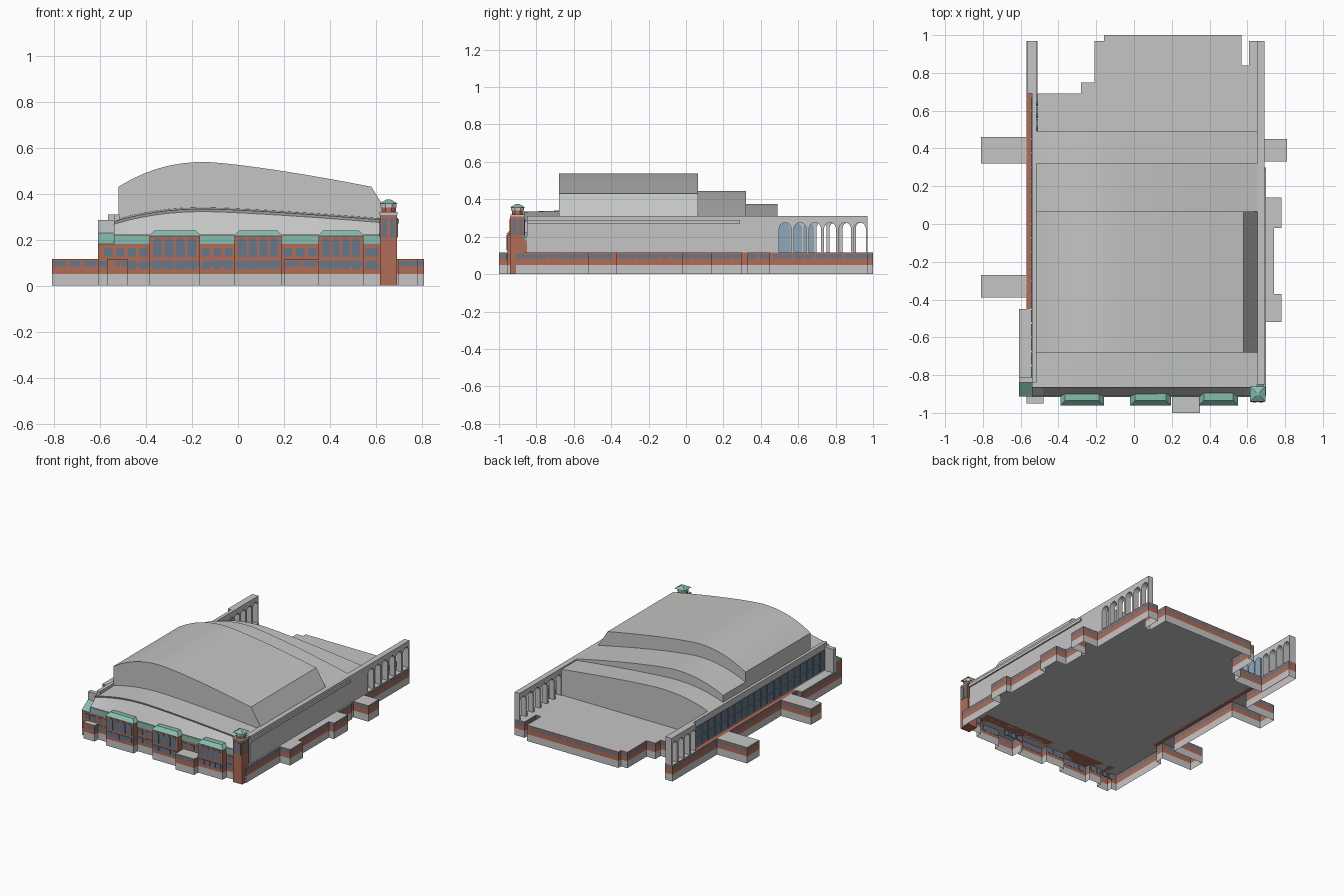
import bpy, bmesh, math
from mathutils import Vector

cube = bpy.data.objects.get("Cube")
if cube:
    bpy.data.objects.remove(cube, do_unlink=True)


def material(name, rgb):
    m = bpy.data.materials.new(name)
    m.use_nodes = True
    m.diffuse_color = (*rgb, 1)
    for node in m.node_tree.nodes:
        if node.type == 'BSDF_PRINCIPLED':
            node.inputs["Base Color"].default_value = (*rgb, 1)
    return m


GREY = material("pale concrete", (0.55, 0.56, 0.55))
BRICK = material("red brick", (0.44, 0.15, 0.095))
GREEN = material("copper green", (0.24, 0.50, 0.43))
GLASS = material("window blue", (0.13, 0.19, 0.26))
PALE = material("light glazing", (0.27, 0.39, 0.50))


def finish(name, bm, mats, recalc=True):
    if recalc:
        bmesh.ops.recalc_face_normals(bm, faces=bm.faces[:])
    me = bpy.data.meshes.new(name)
    bm.to_mesh(me)
    bm.free()
    for m in mats:
        me.materials.append(m)
    ob = bpy.data.objects.new(name, me)
    bpy.context.collection.objects.link(ob)
    return ob


def prism(name, pts, axis, a, b, mat):
    """Extrude a 2D outline along x or y (outline in y,z or x,z)."""
    bm = bmesh.new()
    place = (lambda p, t: (t, p[0], p[1])) if axis == 'x' else (lambda p, t: (p[0], t, p[1]))
    face = bm.faces.new([bm.verts.new(place(p, a)) for p in pts])
    new = bmesh.ops.extrude_face_region(bm, geom=[face])["geom"]
    shift = Vector((b - a, 0, 0)) if axis == 'x' else Vector((0, b - a, 0))
    bmesh.ops.translate(bm, vec=shift, verts=[v for v in new if isinstance(v, bmesh.types.BMVert)])
    return finish(name, bm, [mat])


def box(name, x0, x1, y0, y1, z0, z1, mat):
    return prism(name, [(y0, z0), (y1, z0), (y1, z1), (y0, z1)], 'x', x0, x1, mat)


def arch(a, b, z0, top, n=8):
    """Arched opening outline from a to b."""
    r, c = (b - a) / 2, (a + b) / 2
    arc = [(c + r * math.cos(math.pi * i / n), top - r + r * math.sin(math.pi * i / n)) for i in range(n + 1)]
    return [(b, z0)] + arc + [(a, z0)]


# Podium: union of rectangles, open below, with banded walls
RECTS = [(-.54, .69, -.91, .69), (-.57, -.54, -.45, .69), (-.61, -.54, -.91, -.45),
         (-.81, -.57, .32, .46), (-.81, -.57, -.39, -.27), (-.57, -.51, .69, .97),
         (-.28, .57, .69, .75), (-.21, .57, .69, .97), (-.16, .57, .69, 1),
         (.57, .69, .69, .84), (.61, .69, .69, .97), (.69, .81, .33, .45),
         (.69, .7, -.91, .3), (.69, .78, -.02, .14), (.69, .74, -.37, -.02),
         (.69, .78, -.52, -.37), (.2, .35, -1, -.91), (-.57, -.48, -.95, -.91)]
BAYS = [(-.385, -.165), (-.015, .19), (.35, .545)]
RECTS += [(a, b, -.955, -.91) for a, b in BAYS]
DECK = .115
xs = sorted({v for r in RECTS for v in r[:2]})
ys = sorted({v for r in RECTS for v in r[2:]})


def filled(i, j):
    if not (0 <= i < len(xs) - 1 and 0 <= j < len(ys) - 1):
        return False
    cx, cy = (xs[i] + xs[i + 1]) / 2, (ys[j] + ys[j + 1]) / 2
    return any(a < cx < b and c < cy < d for a, b, c, d in RECTS)


bm = bmesh.new()


def quad(pts, index):
    bm.faces.new([bm.verts.new(p) for p in pts]).material_index = index


def wall(p, q):
    length = math.dist(p, q)
    at = lambda t: (p[0] + (q[0] - p[0]) * t, p[1] + (q[1] - p[1]) * t)

    def strip(s, t, lo, hi, index):
        a, b = at(s), at(t)
        quad([(*a, lo), (*b, lo), (*b, hi), (*a, hi)], index)
    for lo, hi, index in ((0, .05, 0), (.05, .083, 1), (.107, DECK, 1)):
        strip(0, 1, lo, hi, index)
    n = max(1, round(length / .06))
    for k in range(n):
        cuts = [(k + f) / n for f in (0, .08, .92, 1)]
        for s, t, index in zip(cuts, cuts[1:], (1, 2 if length > .03 else 1, 1)):
            strip(s, t, .083, .107, index)


for i in range(len(xs) - 1):
    for j in range(len(ys) - 1):
        if not filled(i, j):
            continue
        x0, x1, y0, y1 = xs[i], xs[i + 1], ys[j], ys[j + 1]
        ledge = -.57 <= x0 and x1 <= -.54 and -.45 <= y0 and y1 <= .69
        quad([(x0, y0, DECK), (x1, y0, DECK), (x1, y1, DECK), (x0, y1, DECK)], 1 if ledge else 0)
        for di, dj, p, q in ((0, -1, (x0, y0), (x1, y0)), (1, 0, (x1, y0), (x1, y1)),
                             (0, 1, (x1, y1), (x0, y1)), (-1, 0, (x0, y1), (x0, y0))):
            if not filled(i + di, j + dj):
                wall(p, q)
bmesh.ops.remove_doubles(bm, verts=bm.verts[:], dist=1e-5)
finish("podium", bm, [GREY, BRICK, GLASS], recalc=False)

# Hall body and side walls
box("hall_body", -.535, .65, -.84, .49, DECK, .28, GREY)
box("left_hall_wall", -.54, -.515, -.84, .69, DECK, .31, GREY)
box("right_hall_wall", .65, .69, -.85, .49, DECK, .31, GREY)
box("right_ledge", .68, .7, -.85, .29, .27, .29, GREY)
box("left_corner_fin", -.61, -.53, -.84, -.81, DECK, .285, GREY)
count = 20
for k in range(count):
    y = -.82 + k * 1.5 / count
    for z0, z1 in ((.125, .19), (.196, .265)):
        box("left_wall_window", -.545, -.539, y, y + .066, z0, z1, GLASS)
for k in range(3):
    y = .495 + k * .065
    prism("inner_glazing", arch(y, y + .06, DECK, .275), 'x', -.516, -.508, PALE)


# Open arcades at the back
def arcade(name, x0, x1, y0, y1, n, pier):
    pts = [(y0, DECK), (y0, .31), (y1, .31), (y1, DECK)]
    step = (y1 - y0) / n
    for k in reversed(range(n)):
        pts += arch(y0 + k * step + pier, y0 + (k + 1) * step - pier, DECK, .275)
    prism(name, pts, 'x', x0, x1, GREY)


arcade("right_arcade", .65, .69, .49, .97, 6, .008)
arcade("left_arcade", -.565, -.515, .69, .97, 4, .008)


# Stepped curved roofs
def crown(left, peak, right, x0=-.52, x1=.58, n=20):
    pts, mid = [], -.14
    for k in range(n + 1):
        x = x0 + (x1 - x0) * k / n
        if x < mid:
            z = left + (peak - left) * (1 - ((mid - x) / (mid - x0)) ** 2.2)
        else:
            z = right + (peak - right) * (1 - ((x - mid) / (x1 - mid)) ** 1.3)
        pts.append((x, z))
    return pts


def roof(name, y0, y1, pts):
    ob = prism(name, [(-.52, .25)] + pts + [(.655, .25)], 'y', y0, y1, GREY)
    bpy.ops.object.select_all(action='DESELECT')
    ob.select_set(True)
    bpy.context.view_layer.objects.active = ob
    bpy.ops.object.shade_smooth_by_angle(angle=math.radians(20))


roof("high_roof", -.68, .065, crown(.43, .538, .43) + [(.655, .31)])
roof("middle_roof", .065, .32, crown(.36, .445, .31, x1=.655))
roof("low_roof", .32, .49, crown(.31, .375, .3, x1=.655))

# Front roof: sloping apron, curved fascia, shallow top
bm = bmesh.new()
rows = []
for x, z in crown(.285, .34, .29, -.54, .65):
    rows.append([bm.verts.new((x, y, h)) for y, h in
                 ((-.91, .22), (-.86, z - .018), (-.865, z - .006), (-.68, z), (-.68, .22))])
for a, b in zip(rows, rows[1:]):
    for k in range(5):
        bm.faces.new((a[k], b[k], b[(k + 1) % 5], a[(k + 1) % 5]))
for end in (rows[0], rows[-1]):
    bm.faces.new(end)
finish("front_roof", bm, [GREY])

# Front facade
box("facade_wall", -.61, .685, -.91, -.84, DECK, .18, BRICK)
box("facade_green_band", -.54, .62, -.916, -.84, .18, .219, GREEN)
for name, x0, x1, top in (("left_corner_roof", -.61, -.54, .228), ("right_corner_roof", .62, .685, .205)):
    prism(name, [(-.914, .18), (-.84, .18), (-.84, top)], 'x', x0, x1, GREEN)
for a, b, n in ((-.59, -.385, 4), (-.165, -.015, 3), (.19, .35, 3), (.545, .615, 1)):
    step = (b - a) / n
    for k in range(n):
        x = a + k * step
        box("facade_upper_window", x + .008, x + step - .008, -.914, -.908, .127, .163, GLASS)
        box("facade_lower_window", x + .008, x + step - .008, -.914, -.908, .072, .108, GLASS)

# Projecting bays with arched windows and hipped roofs
for a, b in BAYS:
    box("bay_wall", a, b, -.955, -.84, DECK, .217, BRICK)
    step = (b - a - .02) / 4
    for k in range(4):
        x = a + .01 + k * step
        prism("bay_arched_window", arch(x + .005, x + step - .005, .125, .208), 'y', -.959, -.953, GLASS)
        box("bay_lower_window", x + .004, x + step - .004, -.959, -.953, .072, .108, GLASS)
    bm = bmesh.new()
    low = [bm.verts.new((x, y, .215)) for x, y in ((a - .005, -.96), (b + .005, -.96), (b + .005, -.86), (a - .005, -.86))]
    high = [bm.verts.new((x, y, .24)) for x, y in ((a + .02, -.935), (b - .02, -.935), (b - .02, -.88), (a + .02, -.88))]
    bm.faces.new(low)
    bm.faces.new(high)
    for k in range(4):
        m = (k + 1) % 4
        bm.faces.new((low[k], low[m], high[m], high[k]))
    finish("bay_roof", bm, [GREEN])

# Corner tower
TX, TY, H = .655, -.9, .037
box("tower_shaft", TX - H, TX + H, TY - H - .005, TY + H, 0, .308, BRICK)
for s in (-1, 1):
    for o in (-.017, .017):
        y = TY + s * H - (.005 if s < 0 else 0)
        box("tower_window", TX + o - .011, TX + o + .011, y - .003, y + .003, .21, .295, GLASS)
        x = TX + s * H
        box("tower_side_window", x - .003, x + .003, TY + o - .011, TY + o + .011, .21, .295, GLASS)


def drum(name, sides, r0, r1, z0, z1, mat):
    bm = bmesh.new()
    bmesh.ops.create_cone(bm, cap_ends=True, segments=sides, radius1=r0, radius2=r1, depth=z1 - z0)
    turn = math.pi / sides
    for v in bm.verts:
        x, y = v.co.x, v.co.y
        v.co = (TX + x * math.cos(turn) - y * math.sin(turn),
                TY + x * math.sin(turn) + y * math.cos(turn), v.co.z + (z0 + z1) / 2)
    finish(name, bm, [mat])


drum("tower_cornice", 4, .056, .056, .308, .32, GREY)
drum("tower_lantern", 8, .034, .034, .32, .345, BRICK)
drum("lantern_collar", 8, .038, .038, .34, .357, GREY)
drum("tower_cap", 4, .057, .012, .357, .375, GREEN)
